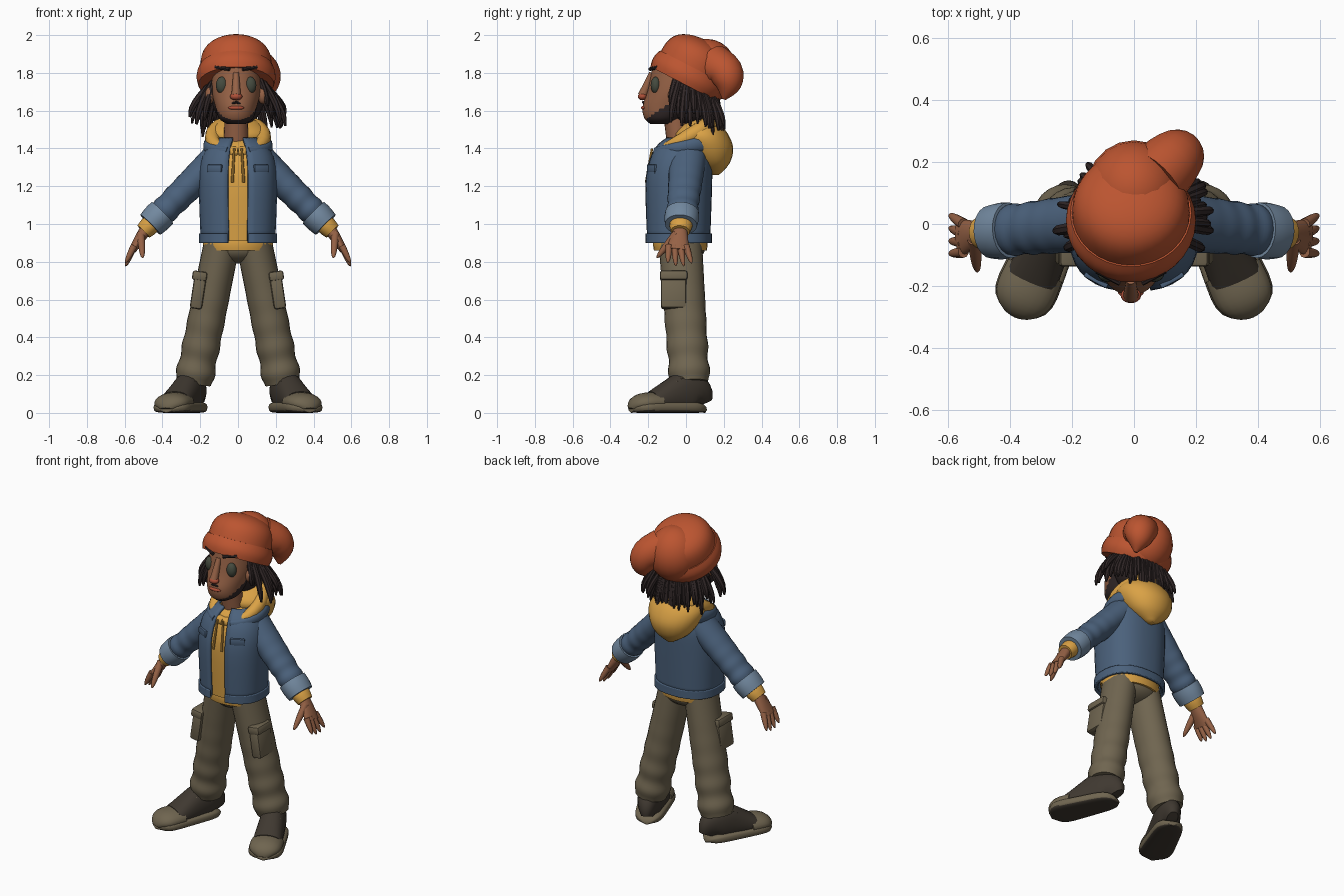
import bpy, bmesh, math, random
from mathutils import Vector, Matrix

if "Cube" in bpy.data.objects:
    bpy.data.objects.remove(bpy.data.objects["Cube"])
random.seed(4)
X, Y, Z = Vector((1, 0, 0)), Vector((0, 1, 0)), Vector((0, 0, 1))


def material(name, *colour):
    mat = bpy.data.materials.new(name)
    mat.use_nodes = True
    mat.diffuse_color = (*colour, 1)
    shader = next(node for node in mat.node_tree.nodes if node.type == 'BSDF_PRINCIPLED')
    shader.inputs["Base Color"].default_value = (*colour, 1)
    return mat


ORANGE = material("orange_knit", .5, .09, .03)
YELLOW = material("mustard_cotton", .7, .36, .06)
DENIM = material("blue_denim", .07, .12, .2)
PALE = material("pale_denim", .17, .25, .35)
KHAKI = material("khaki", .16, .13, .08)
DARK = material("dark_canvas", .05, .04, .03)
HAIR = material("black_hair", .03, .02, .02)
SKIN = material("brown_skin", .3, .12, .06)
EYE = material("grey_green_eye", .06, .07, .05)
LIP = material("warm_red", .42, .08, .04)


def finish(name, bm, mats, mirror=False, rule=None):
    bmesh.ops.recalc_face_normals(bm, faces=bm.faces)
    for face in bm.faces:
        face.smooth = True
        if rule:
            face.material_index = int(rule(face.calc_center_median(), face.normal))
    mesh = bpy.data.meshes.new(name)
    bm.to_mesh(mesh)
    bm.free()
    for mat in mats if isinstance(mats, list) else [mats]:
        mesh.materials.append(mat)
    mesh.set_sharp_from_angle(angle=.75)
    ob = bpy.data.objects.new(name, mesh)
    bpy.context.collection.objects.link(ob)
    if mirror:
        ob.modifiers.new("Mirror", 'MIRROR')
    return ob


def spline(rows, k):
    # Catmull-Rom through the section rows
    p = [Vector(row) for row in rows]
    out = []
    for i in range(len(p) - 1):
        a, b, c, d = p[max(i - 1, 0)], p[i], p[i + 1], p[min(i + 2, len(p) - 1)]
        for j in range(k):
            t = j / k
            out.append(b + (c - a) * (t / 2) + (a * 2 - b * 5 + c * 4 - d) * (t * t / 2)
                       + (b * 3 - a - c * 3 + d) * (t ** 3 / 2))
    return out + [p[-1]]


def loft(name, rows, mats, up=None, sides=20, k=4, power=2, gap=0, **options):
    # Sections (x, y, z, a, b), level unless up is given, else square to the path
    bm = bmesh.new()
    points = spline(rows, k)
    centres = [Vector(p[:3]) for p in points]
    rings = []
    for i, p in enumerate(points):
        u, v = X, Y
        if up:
            t = (centres[min(i + 1, len(centres) - 1)] - centres[max(i - 1, 0)]).normalized()
            v = (up - t * up.dot(t)).normalized()
            u = v.cross(t)
        ring = []
        for j in range(sides + bool(gap)):
            angle = gap - math.pi / 2 + 2 * (math.pi - gap) * j / sides
            c, s = [math.copysign(abs(w) ** (2 / power), w) for w in (math.cos(angle), math.sin(angle))]
            ring.append(bm.verts.new(centres[i] + u * c * max(p[3], .002) + v * s * max(p[4], .002)))
        rings.append(ring)
    for low, high in zip(rings, rings[1:]):
        for j in range(sides):
            following = (j + 1) % len(low)
            bm.faces.new((low[j], low[following], high[following], high[j]))
    if not gap:
        bm.faces.new(rings[0][::-1])
        bm.faces.new(rings[-1])
    return finish(name, bm, mats, **options)


def stack(name, rows, mats, **options):
    # Level sections (y, z, half width, half depth) on the centre line
    return loft(name, [(0, *row) for row in rows], mats, **options)


def pair(radius):
    return Vector(radius if isinstance(radius, tuple) else (radius, radius))


def limb(name, start, end, first, last, mats, up=Y, tip=False, bulge=0, fold=0, steps=12, **options):
    # Straight tapering tube, optionally round-tipped, bulging or with cloth folds
    rows = []
    for i in range(steps + 1):
        t = math.sin(i / steps * math.pi / 2) if tip else i / steps
        swell = 1 + bulge * math.sin(math.pi * t) + fold * t ** 3 * math.sin(36 * t)
        if tip:
            swell *= math.sqrt(max(0, 1 - t ** 4))
        section = pair(first).lerp(pair(last), t) * swell
        rows.append((*Vector(start).lerp(Vector(end), t), *section))
    return loft(name, rows, mats, up, k=1, **options)


def collar(name, width, depth, height, tilt, radius, mat, start=0):
    # Tilted ring round the neck, thicker at the back
    rows = []
    for i in range(13):
        angle = start + (math.pi - start) * i / 12
        c, s = math.cos(angle), math.sin(angle)
        rows.append((width * s, -depth * c, height - tilt * c, *(pair(radius) * (1 - .3 * c))))
    loft(name, rows, mat, Z, sides=14, k=1, mirror=True)


def ball(name, centre, radii, mat, **options):
    bm = bmesh.new()
    bmesh.ops.create_uvsphere(bm, u_segments=20, v_segments=12, radius=1,
                              matrix=Matrix.Translation(centre) @ Matrix.Diagonal((*radii, 1)))
    return finish(name, bm, mat, **options)


def box(name, centre, size, mat, turn=0, axis='Z', bevel=.005):
    bm = bmesh.new()
    bmesh.ops.create_cube(bm, size=1, matrix=Matrix.Translation(centre)
                          @ Matrix.Rotation(turn, 4, axis) @ Matrix.Diagonal((*size, 1)))
    bmesh.ops.bevel(bm, geom=bm.edges[:], offset=bevel, segments=2, affect='EDGES', profile=.5)
    return finish(name, bm, mat, mirror=True)


# Head, with beard and scalp coloured by position
face_parts = [
    stack("head", [(-.13, 1.53, .05, .06), (-.12, 1.56, .09, .1), (-.09, 1.62, .11, .14),
                   (-.05, 1.72, .13, .15), (-.03, 1.88, .12, .14)], [SKIN, HAIR], sides=36, k=8,
          rule=lambda c, n: c.y > -.05 or c.z < 1.7 + .7 * c.y),
    limb("neck", (0, -.02, 1.34), (0, -.06, 1.58), .07, .06, SKIN),
    ball("ear", (.14, -.06, 1.68), (.025, .035, .045), SKIN, mirror=True),
    ball("eye", (.075, -.16, 1.735), (.032, .027, .045), EYE, mirror=True),
    limb("eyebrow", (.035, -.19, 1.82), (.11, -.15, 1.83), .01, .01, HAIR, Z, sides=8, mirror=True),
    limb("nose_bridge", (0, -.18, 1.8), (0, -.23, 1.68), .015, .025, SKIN, X),
    ball("nose_tip", (0, -.23, 1.675), (.033, .025, .02), LIP),
    ball("lips", (0, -.22, 1.615), (.042, .018, .012), LIP),
    limb("moustache", (0, -.228, 1.645), (.06, -.2, 1.625), .007, .004, HAIR, Z, sides=8, mirror=True)]
for part in face_parts:
    part.location.x = -.01

# Dreadlocks hanging from under the hat
ball("hair_mass", (0, .035, 1.66), (.138, .135, .14), HAIR)
LOCKS = 52
for i in range(LOCKS):
    angle = math.radians(-35 + 250 * i / (LOCKS - 1))
    away = Vector((math.cos(angle), math.sin(angle), 0))
    root = away * .138 + Y * .025
    root.z = 1.75 - root.y / 2
    reach = away * (.015 + abs(away.x) * random.uniform(.02, .11))
    drop = Z * random.uniform(.14, .25)
    thick = random.uniform(.012, .017)
    rows = [(*(root + reach * math.sin(t * 1.5) - drop * t), thick * w, thick * w)
            for t, w in [(0, 1), (.4, 1.1), (.75, 1), (1, .4)]]
    loft("dreadlock", rows, HAIR, Y, sides=7, k=2)

# Slouchy knit hat on a tilted axis
AXIS = Vector((0, .46, .89))
BASE = Vector((-.01, -.01, 1.74))
limb("hat_brim", BASE, BASE + AXIS * .1, .2, .195, ORANGE, X, bulge=.06, sides=32)
limb("hat_crown", BASE + AXIS * .06, BASE + AXIS * .26, .19, .19, ORANGE, X, tip=True, sides=32)
ball("hat_slouch", (0, .11, 1.81), (.155, .16, .17), ORANGE)
loft("hat_tail", [(.07, .15, 1.84, .11, .11), (.13, .21, 1.8, .095, .095), (.15, .22, 1.73, .07, .07),
                  (.155, .2, 1.66, .01, .01)], ORANGE, X)

# Hoodie inside an open denim jacket, sharing one torso profile
TORSO = [(-.04, .91, .19, .16), (-.04, 1.2, .2, .17), (-.03, 1.33, .19, .16), (-.02, 1.41, .15, .13),
         (0, 1.45, .1, .1)]
LAYER = .016
stack("hoodie_body", [(y, z, a - LAYER, b - LAYER) for y, z, a, b in TORSO], YELLOW, sides=32, power=2.4)
limb("hoodie_hem", (0, -.03, .86), (0, -.03, .93), (.18, .14), (.18, .14), YELLOW, bulge=.03, sides=28)
stack("hood", [(.155, 1.26, .02, .02), (.14, 1.32, .11, .09), (.11, 1.4, .16, .14), (.08, 1.48, .17, .14),
               (.09, 1.55, .1, .07)], YELLOW, sides=24)
collar("hood_collar", .135, .14, 1.455, .075, .04, YELLOW)
limb("drawstring", (.02, -.18, 1.4), (.03, -.21, 1.22), .006, .008, YELLOW, sides=8, mirror=True)

shell = stack("jacket_body", TORSO, DENIM, sides=32, power=2.4, gap=.2)
hem = limb("jacket_hem", (0, -.04, .9), (0, -.04, .95), (.2, .17), (.2, .17), DENIM,
           sides=32, power=2.4, gap=.2)
for cloth in (shell, hem):
    solid = cloth.modifiers.new("Thickness", 'SOLIDIFY')
    solid.thickness, solid.offset = LAYER, 0
collar("jacket_collar", .165, .17, 1.41, .03, (.02, .035), DENIM, start=.35)
box("chest_pocket", (.122, -.178, 1.245), (.075, .014, .1), DENIM, .5)
box("chest_pocket_flap", (.122, -.18, 1.295), (.085, .02, .04), DENIM, .5)


# Arms
def along_arm(t):
    return Vector((.1, .01, 1.36)).lerp(Vector((.5, -.03, .96)), t)


limb("sleeve", along_arm(-.05), along_arm(.78), (.085, .1), (.07, .08), DENIM,
     fold=.06, steps=40, mirror=True)
limb("sleeve_cuff", along_arm(.75), along_arm(.91), (.08, .09), (.075, .085), PALE, bulge=.04, mirror=True)
limb("hoodie_cuff", along_arm(.87), along_arm(1), (.05, .06), (.045, .05), YELLOW, bulge=.08, mirror=True)
limb("hand", along_arm(.97), (.56, -.045, .86), (.032, .036), (.02, .058), SKIN, bulge=.05, mirror=True)
for i in range(4):
    y = -.09 + .03 * i
    length = .08 + .02 * math.sin(i)
    limb("finger", (.55, y, .885), (.595, y * 1.4 + .03, .875 - length), .019, .014, SKIN,
         tip=True, sides=10, mirror=True)
limb("thumb", (.515, -.05, .95), (.505, -.155, .82), .022, .017, SKIN, tip=True, sides=10, mirror=True)

# Cargo trousers, folded at the ankles
ball("trouser_seat", (0, -.02, .87), (.17, .12, .08), KHAKI)
limb("trouser_leg", (.085, -.03, .9), (.235, .02, .16), (.095, .115), (.1, .105), KHAKI,
     fold=.08, steps=50, sides=24, mirror=True)
box("cargo_pocket", (.21, -.065, .645), (.065, .135, .19), KHAKI, -.15, 'Y', .014)
box("cargo_pocket_flap", (.203, -.065, .725), (.078, .145, .05), KHAKI, -.15, 'Y', .012)

# High-top shoes turned outward
HEEL, TOE = Vector((.21, .1, 0)), Vector((.38, -.29, 0))
ACROSS = (TOE - HEEL).cross(Z).normalized()


def shoe(name, first, last, width, top, mats, **options):
    rows = []
    for i in range(17):
        s = first + (last - first) * (1 - math.cos(math.pi * i / 16)) / 2
        rounding = math.sqrt(max(0, 1 - (2 * s - 1) ** 6))
        half = top(s) / 2 * rounding
        rows.append((*(HEEL.lerp(TOE, s) + Z * half), width * (.08 + .03 * s) * rounding, half))
    loft(name, rows, mats, Z, k=1, mirror=True, **options)


def ankle_top(s):
    return .22 - .26 * max(0, s - .3)


shoe("shoe_sole", 0, 1, 1, lambda s: .06, [KHAKI, DARK], power=3.5, sides=28, rule=lambda c, n: n.z < -.6)
shoe("shoe_upper", .02, .7, .85, ankle_top, DARK, power=2.3)
shoe("toe_cap", .64, .99, .95, lambda s: .11, KHAKI)
for i in range(4):
    s = .36 + .07 * i
    middle = HEEL.lerp(TOE, s) + Z * ankle_top(s)
    loft("shoelace", [(*(middle + ACROSS * w * .055 - Z * .025 * w * w), .008, .008) for w in (-1, 0, 1)],
         KHAKI, Z, sides=8, mirror=True)
